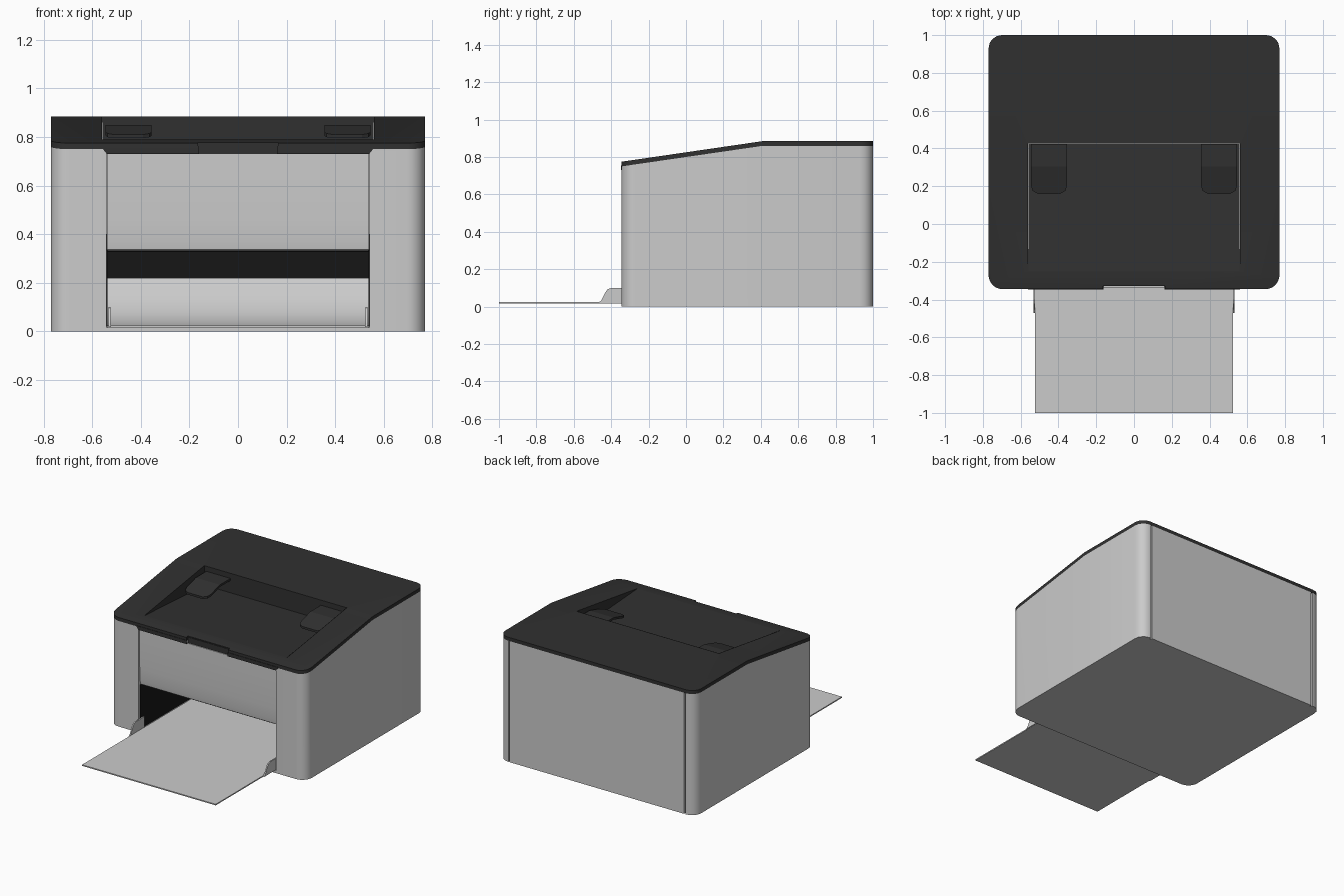
import bpy, bmesh, math

if "Cube" in bpy.data.objects:
    bpy.data.objects.remove(bpy.data.objects["Cube"])


def material(name, v):
    m = bpy.data.materials.new(name)
    m.diffuse_color = (v, v, v, 1)
    m.use_nodes = True
    m.node_tree.nodes["Principled BSDF"].inputs["Base Color"].default_value = m.diffuse_color
    return m


DARK = material("charcoal", 0.03)
BLACK = material("black", 0.008)


def mesh(name, verts, faces, mat=None, smooth=False):
    me = bpy.data.meshes.new(name)
    me.from_pydata(verts, [], faces)
    bm = bmesh.new()
    bm.from_mesh(me)
    bmesh.ops.recalc_face_normals(bm, faces=bm.faces)
    bm.to_mesh(me)
    bm.free()
    ob = bpy.data.objects.new(name, me)
    bpy.context.collection.objects.link(ob)
    if mat:
        me.materials.append(mat)
    if smooth:
        smooth_sharp(ob)
    return ob


def activate(ob):
    bpy.ops.object.select_all(action='DESELECT')
    ob.select_set(True)
    bpy.context.view_layer.objects.active = ob


def smooth_sharp(ob):
    activate(ob)
    bpy.ops.object.shade_smooth_by_angle(angle=math.radians(35))


def extrude(name, pts, axis, a, b, mat=None, smooth=False):
    """Solid from a profile: (y,z) along x, (x,z) along y."""
    put = {'x': lambda p, t: (t, p[0], p[1]),
           'y': lambda p, t: (p[0], t, p[1])}[axis]
    n = len(pts)
    verts = [put(p, a) for p in pts] + [put(p, b) for p in pts]
    faces = [list(range(n)), list(range(n, 2 * n))]
    faces += [(i, (i + 1) % n, n + (i + 1) % n, n + i) for i in range(n)]
    return mesh(name, verts, faces, mat, smooth)


def box(name, x0, x1, y0, y1, z0, z1, mat=None):
    return extrude(name, [(y0, z0), (y1, z0), (y1, z1), (y0, z1)], 'x', x0, x1, mat)


def cut(ob, cutter):
    m = ob.modifiers.new("cut", 'BOOLEAN')
    m.operation = 'DIFFERENCE'
    m.solver = 'EXACT'
    m.object = cutter
    activate(ob)
    bpy.ops.object.modifier_apply(modifier=m.name)


W, FRONT, BACK, RIDGE = 0.77, -0.345, 1.0, 0.41


def top(y):
    return 0.775 + 0.11 * min(1, (y - FRONT) / (RIDGE - FRONT))


def arc(cx, cy, r, a0, n):
    return [(cx + r * math.cos(math.radians(a0 + 90 * i / n)),
             cy + r * math.sin(math.radians(a0 + 90 * i / n))) for i in range(n + 1)]


def slab(name, ztop, zbot, mat=None):
    """Rounded footprint with a crease at the ridge line."""
    r, q = 0.075, 0.07
    front = [(-W, RIDGE)] + arc(-W + r, FRONT + r, r, 180, 8) + arc(W - r, FRONT + r, r, 270, 8)
    back = [(W, RIDGE)] + arc(W - q, BACK - q, q, 0, 4) + arc(-W + q, BACK - q, q, 90, 4)
    ring = front + back
    n, k = len(ring), len(front)
    verts = [(x, y, ztop(y)) for x, y in ring] + [(x, y, zbot(y)) for x, y in ring]
    f1, f2 = list(range(k + 1)), [0] + list(range(k, n))
    faces = [f1, f2, [i + n for i in f1], [i + n for i in f2]]
    faces += [(i, (i + 1) % n, n + (i + 1) % n, n + i) for i in range(n)]
    return mesh(name, verts, faces, mat)


# Main shell, lid and front lip
body = slab("body", lambda y: top(y) - 0.025, lambda y: 0)
lid = slab("lid", top, lambda y: top(y) - 0.025, DARK)
lip = extrude("front_lip", [(-0.56, 0.756), (-0.54, 0.73), (0.54, 0.73), (0.56, 0.756)],
              'y', -0.348, -0.30, DARK)

# Cutters: front opening, paper recess, finger notch, rear panel seams
opening = box("opening_cutter", -0.54, 0.54, -0.5, 0.6, 0.016, 0.73)
recess = extrude("recess_cutter", [(-0.25, top(-0.25)), (0.425, 0.745), (0.425, 1.0), (-0.25, 1.0)],
                 'x', -0.56, 0.56)
notch = extrude("notch_cutter", [(-0.16, 0.72), (0.16, 0.72), (0.175, 0.9), (-0.175, 0.9)],
                'y', -0.5, -0.325)
seams = [box("seam_cutter", s * 0.69 - 0.005, s * 0.69 + 0.005, 0.985, 1.1, -0.1, 0.87)
         for s in (-1, 1)]
for c in [opening, recess, notch] + seams:
    cut(body, c)
for c in (recess, notch):
    cut(lid, c)
cut(lip, notch)
for c in [opening, recess, notch] + seams:
    bpy.data.objects.remove(c)
for ob in (body, lid):
    smooth_sharp(ob)

# Finger notch backing
box("notch_backing", -0.172, 0.172, -0.329, -0.31, 0.731, 0.772, DARK)

# Recessed paper output pan: floor, rear wall, triangular sides
e, zf, zb = 0.558, top(-0.25), 0.748
pan = [(s * e, y, z) for s in (-1, 1) for y, z in ((-0.25, zf), (0.423, zb), (0.423, top(0.423)), (RIDGE, top(RIDGE)))]
mesh("output_pan", pan, [(0, 1, 5, 4), (1, 2, 6, 5), (0, 1, 2, 3), (4, 5, 6, 7)], DARK)

# Two paper guide tabs with rounded front corners
for side, s in (("left", -1), ("right", 1)):
    ring = [(0.355, 0.305), (0.355, 0.2), (0.364, 0.175), (0.39, 0.16),
            (0.51, 0.16), (0.536, 0.175), (0.545, 0.2), (0.545, 0.305)]
    h = lambda y: 0.81 + 0.04 * (y - 0.16) / 0.145
    n = 8
    verts = [(s * x, y, h(y) - d) for d in (0, 0.015) for x, y in ring]
    faces = [list(range(n)), list(range(n, 2 * n))]
    faces += [(i, (i + 1) % n, n + (i + 1) % n, n + i) for i in range(n)]
    mesh(side + "_guide_tab", verts, faces, DARK)
    x0, x1 = sorted((s * 0.355, s * 0.545))
    box(side + "_guide_base", x0, x1, 0.305, 0.424, 0.835, 0.85, DARK)

# Curved front panel above the paper slot
extrude("front_panel", [(-0.335, 0.731), (-0.336, 0.65), (-0.336, 0.55), (-0.334, 0.45), (-0.331, 0.37),
                        (-0.326, 0.338), (-0.315, 0.33), (0.05, 0.33), (0.05, 0.731)],
        'x', -0.538, 0.538, None, True)

# Dark slot interior
for s in (-1, 1):
    x0, x1 = sorted((s * 0.536, s * 0.541))
    box("slot_side", x0, x1, -0.33, 0.6, 0.02, 0.335, BLACK)
box("slot_back", -0.54, 0.54, 0.58, 0.601, 0.02, 0.4, BLACK)
box("slot_ceiling", -0.54, 0.54, -0.30, 0.6, 0.326, 0.34, BLACK)

# Paper tray, its inner ramp and the side cheeks
box("paper_tray", -0.525, 0.525, -1.0, 0.34, 0.017, 0.025)
extrude("tray_ramp", [(0.30, 0.017), (0.30, 0.025), (0.38, 0.04), (0.45, 0.08),
                      (0.51, 0.14), (0.56, 0.22), (0.59, 0.22), (0.59, 0.017)],
        'x', -0.536, 0.536, None, True)
for side, s in (("left", -1), ("right", 1)):
    x0, x1 = sorted((s * 0.524, s * 0.533))
    extrude(side + "_tray_cheek", [(-0.30, 0.018), (-0.47, 0.018), (-0.452, 0.035), (-0.432, 0.075),
                                   (-0.42, 0.092), (-0.40, 0.10), (-0.30, 0.10)], 'x', x0, x1)
